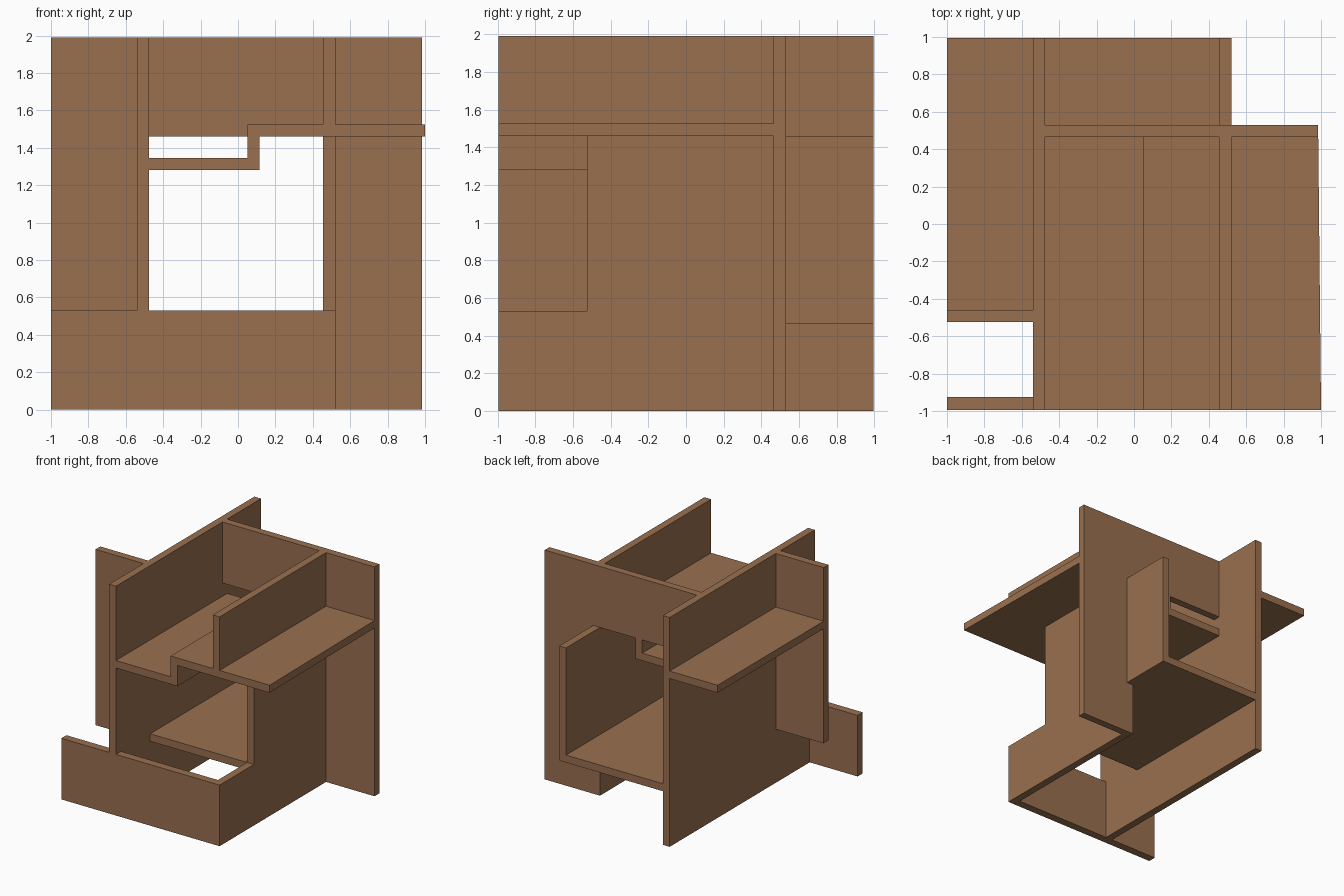
import bpy
import bmesh
from mathutils import Vector

cube = bpy.data.objects.get("Cube")
if cube:
    bpy.data.objects.remove(cube, do_unlink=True)

wood = bpy.data.materials.new("warm brown")
wood.use_nodes = True
BROWN = (0.319, 0.162, 0.08, 1)
wood.diffuse_color = BROWN
wood.node_tree.nodes["Principled BSDF"].inputs["Base Color"].default_value = BROWN

# Shared levels of the interlocking grid
END = 0.995
TOP = 1.99
XR0, XR1 = -0.54, -0.475      # right wall
XL0, XL1 = 0.455, 0.52        # left wall
YB0, YB1 = 0.465, 0.53        # back plate
YF0, YF1 = -0.525, -0.46      # side fin
YS = -0.925                   # inner face of the front strip
LO0, LO1 = 0.465, 0.53        # floor
HI0, HI1 = 1.46, 1.525        # shelf
STEP0, STEP1 = 1.28, 1.345    # lowered part of the shelf
SX0, SX1 = 0.05, 0.115        # riser of the shelf
BACK_X = 0.985


def panel(name, axis, lo, hi, outline):
    """Extrude a flat outline along x, y or z, from lo to hi."""
    place = {"x": lambda a, b: (lo, a, b),
             "y": lambda a, b: (a, lo, b),
             "z": lambda a, b: (a, b, lo)}[axis]
    bm = bmesh.new()
    face = bm.faces.new([bm.verts.new(place(a, b)) for a, b in outline])
    out = bmesh.ops.extrude_face_region(bm, geom=[face])
    shift = Vector([(hi - lo) * (axis == k) for k in "xyz"])
    moved = [v for v in out["geom"] if isinstance(v, bmesh.types.BMVert)]
    bmesh.ops.translate(bm, verts=moved, vec=shift)
    bmesh.ops.recalc_face_normals(bm, faces=bm.faces)
    mesh = bpy.data.meshes.new(name)
    bm.to_mesh(mesh)
    bm.free()
    mesh.materials.append(wood)
    obj = bpy.data.objects.new(name, mesh)
    bpy.context.collection.objects.link(obj)
    return obj


def rect(a0, a1, b0, b1):
    return [(a0, b0), (a1, b0), (a1, b1), (a0, b1)]


# Upright walls
panel("right_wall", "x", XR0, XR1,
      [(YS, 0), (END, 0), (END, TOP), (-END, TOP), (-END, LO1), (YS, LO1)])
panel("left_wall_lower", "x", XL0, XL1,
      [(YS, 0), (YB0, 0), (YB0, LO0), (END, LO0), (END, HI0),
       (YF0, HI0), (YF0, LO1), (YS, LO1)])
panel("left_wall_upper", "x", XL0, XL1, rect(-END, YB0, HI1, TOP))

# Back plate with the stepped shelf end wrapping a small window
panel("back_plate", "y", YB0, YB1,
      [(XR1, TOP), (BACK_X, TOP), (BACK_X, 0), (XL0, 0), (XL0, LO0),
       (XL1, LO0), (XL1, HI0), (SX1, HI0), (SX1, STEP0), (XR1, STEP0),
       (XR1, STEP1), (SX0, STEP1), (SX0, HI0), (XR1, HI0)])

# Stepped shelf, its outer edge slightly tapered towards the back
shelf = panel("stepped_shelf", "y", -END, YB0,
              [(XR1, STEP0), (SX1, STEP0), (SX1, HI0), (1, HI0),
               (1, HI1), (SX0, HI1), (SX0, STEP1), (XR1, STEP1)])
for v in shelf.data.vertices:
    if v.co.x > 0.9 and v.co.y > 0:
        v.co.x = BACK_X

# Floor, front strip and the pieces outside the right wall
panel("floor", "z", LO0, LO1, rect(XR1, XL0, YF0, END))
panel("front_strip", "y", -END, YS, rect(-1, XL1, 0, LO1))
panel("right_shelf", "z", HI0, HI1, rect(-1, XR0, YF1, END))
panel("right_fin", "y", YF0, YF1, rect(-1, XR0, LO0, TOP))
